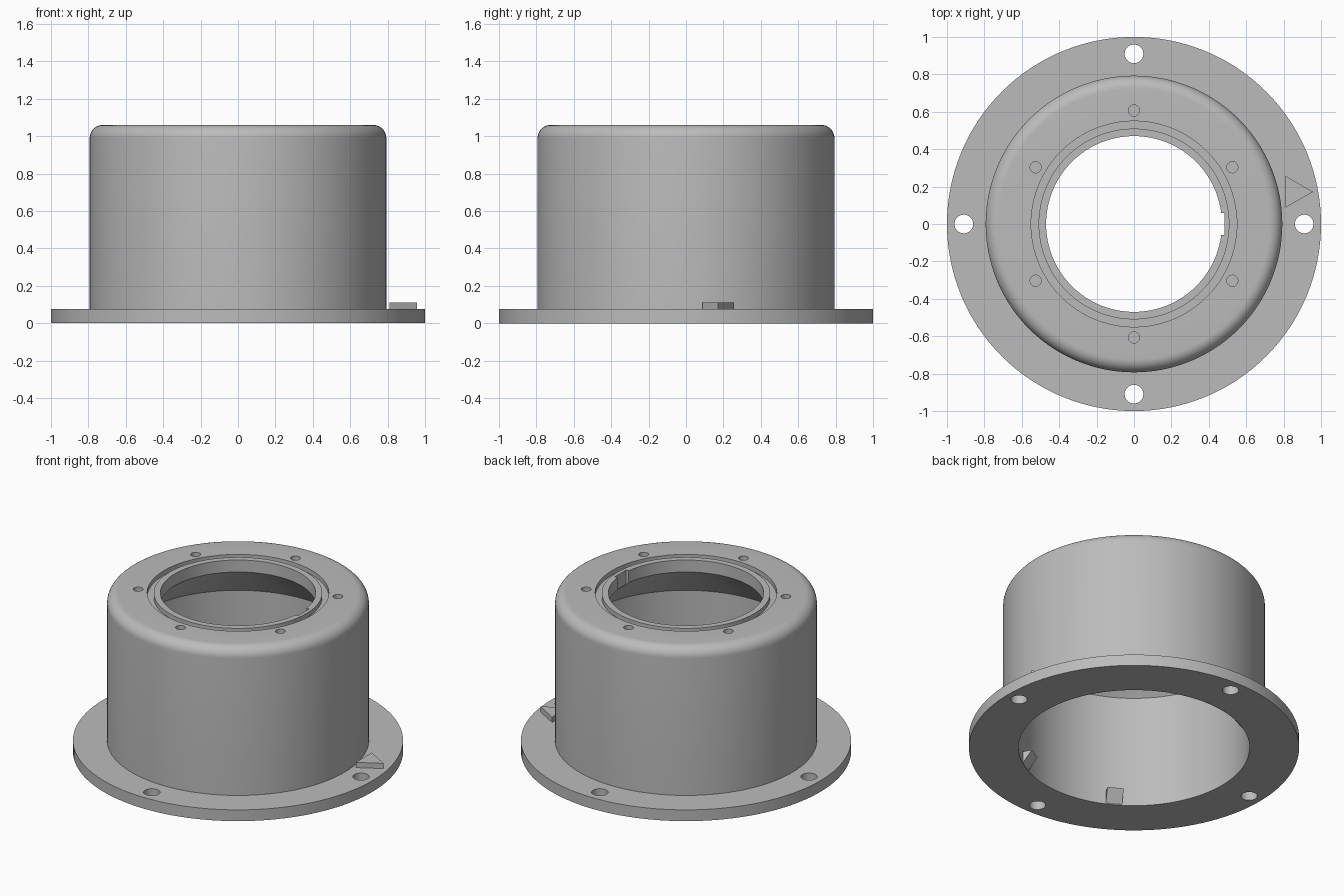
import bpy, bmesh, math
from mathutils import Matrix, Vector

if "Cube" in bpy.data.objects:
    bpy.data.objects.remove(bpy.data.objects["Cube"], do_unlink=True)

SEGMENTS = 128
FLANGE_TOP, TOP = 0.075, 1.06
BODY_R, BORE_R, HOLE_R = 0.793, 0.70, 0.47

grey = bpy.data.materials.new("plain grey")
grey.use_nodes = True
grey.diffuse_color = (0.5, 0.5, 0.5, 1)
grey.node_tree.nodes["Principled BSDF"].inputs["Base Color"].default_value = (0.5, 0.5, 0.5, 1)


def make_object(name, bm):
    bmesh.ops.recalc_face_normals(bm, faces=bm.faces[:])
    mesh = bpy.data.meshes.new(name)
    bm.to_mesh(mesh)
    bm.free()
    mesh.materials.append(grey)
    obj = bpy.data.objects.new(name, mesh)
    bpy.context.collection.objects.link(obj)
    return obj


def lathe(name, profile):
    """Turn a closed (radius, height) outline around the z axis."""
    bm = bmesh.new()
    verts = [bm.verts.new((r, 0, z)) for r, z in profile]
    edges = [bm.edges.new((v, verts[i - 1])) for i, v in enumerate(verts)]
    bmesh.ops.spin(bm, geom=verts + edges, axis=(0, 0, 1), cent=(0, 0, 0),
                   angle=math.tau, steps=SEGMENTS, use_merge=True)
    bmesh.ops.remove_doubles(bm, verts=bm.verts[:], dist=1e-5)
    return make_object(name, bm)


def prism(name, points, direction, matrix=Matrix()):
    """Extrude a flat outline along a direction."""
    bm = bmesh.new()
    face = bm.faces.new([bm.verts.new(p) for p in points])
    grown = bmesh.ops.extrude_face_region(bm, geom=[face])["geom"]
    moved = [g for g in grown if isinstance(g, bmesh.types.BMVert)]
    bmesh.ops.translate(bm, verts=moved, vec=Vector(direction))
    bm.transform(matrix)
    return make_object(name, bm)


def add_drill(bm, ring, angle, radius, low, high):
    place = Matrix.Rotation(angle, 4, 'Z') @ Matrix.Translation((ring, 0, (low + high) / 2))
    bmesh.ops.create_cone(bm, cap_ends=True, segments=32, radius1=radius,
                          radius2=radius, depth=high - low, matrix=place)


# Housing: flange, rounded wall, grooved top, conical ceiling and bore
fillet = 0.07
corner = [(BODY_R - fillet + fillet * math.cos(a), TOP - fillet + fillet * math.sin(a))
          for a in (math.pi / 2 * i / 10 for i in range(11))]
groove = [(0.55, TOP), (0.55, TOP - 0.03), (0.51, TOP - 0.03), (0.51, TOP)]
housing = lathe("flanged_housing",
                [(BORE_R, 0), (1, 0), (1, FLANGE_TOP), (BODY_R, FLANGE_TOP)] + corner + groove
                + [(HOLE_R, TOP), (HOLE_R, 0.98), (BORE_R, 0.75)])

# Cutters: flange bolt holes, blind screw holes and the key notch
bm = bmesh.new()
for i in range(4):
    add_drill(bm, 0.91, i * math.pi / 2, 0.05, -0.1, 0.2)
for i in range(6):
    add_drill(bm, 0.607, math.pi / 2 + i * math.pi / 3, 0.03, TOP - 0.08, TOP + 0.1)
bmesh.ops.create_cube(bm, size=1, matrix=Matrix.Translation((0.435, 0, 1.0))
                      @ Matrix.Diagonal((0.1, 0.12, 0.4, 1)))
cutter = make_object("hole_cutter", bm)
cutter.hide_render = True
cut = housing.modifiers.new("holes", 'BOOLEAN')
cut.operation, cut.solver, cut.object = 'DIFFERENCE', 'EXACT', cutter
bpy.ops.object.select_all(action='DESELECT')
bpy.context.view_layer.objects.active = housing
housing.select_set(True)
bpy.ops.object.modifier_apply(modifier=cut.name)
bpy.data.objects.remove(cutter, do_unlink=True)
bpy.ops.object.shade_smooth_by_angle(angle=math.radians(25))

# Raised direction arrow on the flange
prism("direction_arrow", [(0.81, 0.087, 0.07), (0.957, 0.172, 0.07), (0.81, 0.257, 0.07)],
      (0, 0, 0.04))

# Ramped catches inside the bottom of the bore
for degrees in (60, 120, 240, 300):
    prism(f"bore_catch_{degrees}",
          [(BORE_R + 0.01, -0.05, 0.005), (BORE_R + 0.01, -0.05, 0.085),
           (BORE_R - 0.06, -0.05, 0.085), (BORE_R, -0.05, 0.005)],
          (0, 0.1, 0), Matrix.Rotation(math.radians(degrees), 4, 'Z'))
